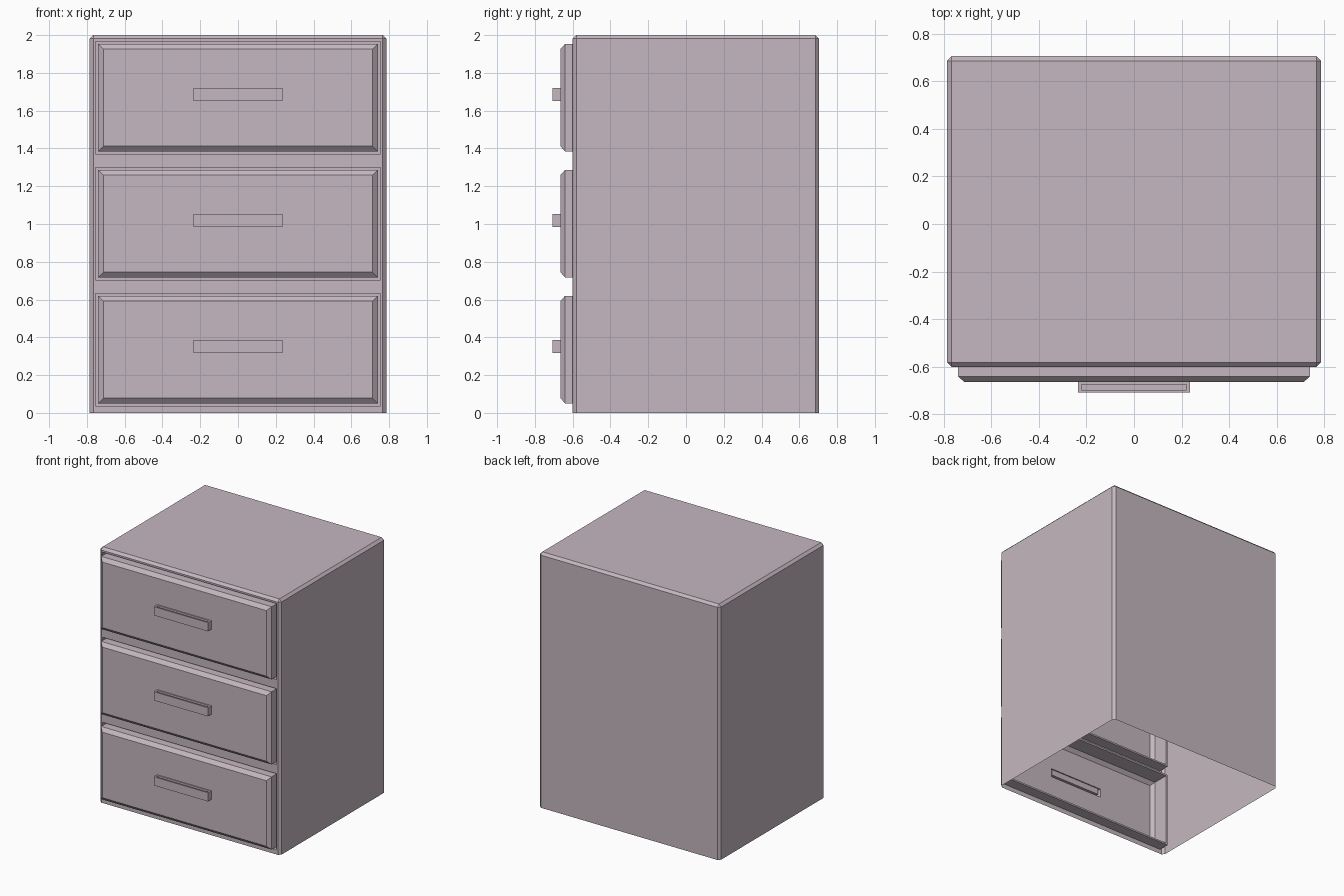
import bpy
import bmesh
from mathutils import Vector

old = bpy.data.objects.get("Cube")
if old:
    bpy.data.objects.remove(old, do_unlink=True)

# Single painted finish
paint = bpy.data.materials.new("dusty_mauve")
paint.use_nodes = True
color = (0.56, 0.475, 0.525, 1)
paint.diffuse_color = color
paint.node_tree.nodes["Principled BSDF"].inputs["Base Color"].default_value = color

FRONT, BACK, HALF_W, HEIGHT = -0.6, 0.705, 0.785, 2.0
OPEN_X, OPEN_Z = 0.755, 0.298
CENTERS = {"bottom": 0.335, "middle": 1.002, "top": 1.669}


def add_object(name, mesh, location=(0, 0, 0)):
    obj = bpy.data.objects.new(name, mesh)
    obj.location = location
    bpy.context.collection.objects.link(obj)
    return obj


def finish_mesh(bm, name):
    mesh = bpy.data.meshes.new(name)
    bm.to_mesh(mesh)
    bm.free()
    mesh.materials.append(paint)
    return mesh


def step(bm, face, center, half):
    """Extrude a rectangular face and fit its new rim to a centre and half size."""
    new = bmesh.ops.extrude_discrete_faces(bm, faces=[face])["faces"][0]
    mid = new.calc_center_median()
    for v in new.verts:
        v.co = [c + (h if p > m else -h)
                for c, h, p, m in zip(center, half, v.co, mid)]
    return new


# Cabinet body: thin shell, open underneath, with chamfered upright and top edges
bm = bmesh.new()
bmesh.ops.create_cube(bm, size=1)
for v in bm.verts:
    v.co = (HALF_W if v.co.x > 0 else -HALF_W,
            BACK if v.co.y > 0 else FRONT,
            HEIGHT if v.co.z > 0 else 0)
floor = [f for f in bm.faces if f.calc_center_median().z < 0.01]
bmesh.ops.delete(bm, geom=floor, context="FACES_ONLY")
edges = [e for e in bm.edges if max(v.co.z for v in e.verts) > 1
         and not e.is_boundary]
bmesh.ops.bevel(bm, geom=edges, offset=0.019, segments=1, affect="EDGES",
                profile=0.5)

# Cut three drawer openings through the front wall
cuts = [((s * OPEN_X, 0, 0), (1, 0, 0)) for s in (-1, 1)]
cuts += [((0, 0, z + s * OPEN_Z), (0, 0, 1))
         for z in CENTERS.values() for s in (-1, 1)]
for point, normal in cuts:
    wall = [f for f in bm.faces
            if all(abs(v.co.y - FRONT) < 1e-4 for v in f.verts)]
    geom = set(wall)
    for f in wall:
        geom.update(f.edges)
        geom.update(f.verts)
    bmesh.ops.bisect_plane(bm, geom=list(geom), plane_co=point, plane_no=normal)
holes = []
for f in bm.faces:
    c = f.calc_center_median()
    if (abs(c.y - FRONT) < 1e-4 and abs(c.x) < 0.5
            and any(abs(c.z - z) < 0.1 for z in CENTERS.values())):
        holes.append(f)
bmesh.ops.delete(bm, geom=holes, context="FACES")
add_object("cabinet_body", finish_mesh(bm, "cabinet_body"))

# Drawer: groove running in from the opening, then a raised chamfered panel
bm = bmesh.new()
corners = [(-1, -1), (1, -1), (1, 1), (-1, 1)]
face = bm.faces.new([bm.verts.new((x * OPEN_X, FRONT, z * OPEN_Z))
                     for x, z in corners])
for y, hx, hz in [(-0.515, OPEN_X, OPEN_Z), (-0.515, 0.74, 0.285),
                  (-0.64, 0.74, 0.285), (-0.665, 0.712, 0.257)]:
    face = step(bm, face, (0, y, 0), (hx, 0, hz))

# Handle: bar drawn out of the panel, with a finger slot sunk in its top
for y in (-0.665, -0.708):
    face = step(bm, face, (0, y, 0.017), (0.235, 0, 0.034))
slot = max((f for e in face.edges for f in e.link_faces if f != face),
           key=lambda f: f.calc_center_median().z)
for z in (0.051, 0.005):
    slot = step(bm, slot, (0, -0.686, z), (0.22, 0.012, 0))
drawer = finish_mesh(bm, "drawer")
for name, z in CENTERS.items():
    add_object(name + "_drawer", drawer, Vector((0, 0, z)))
